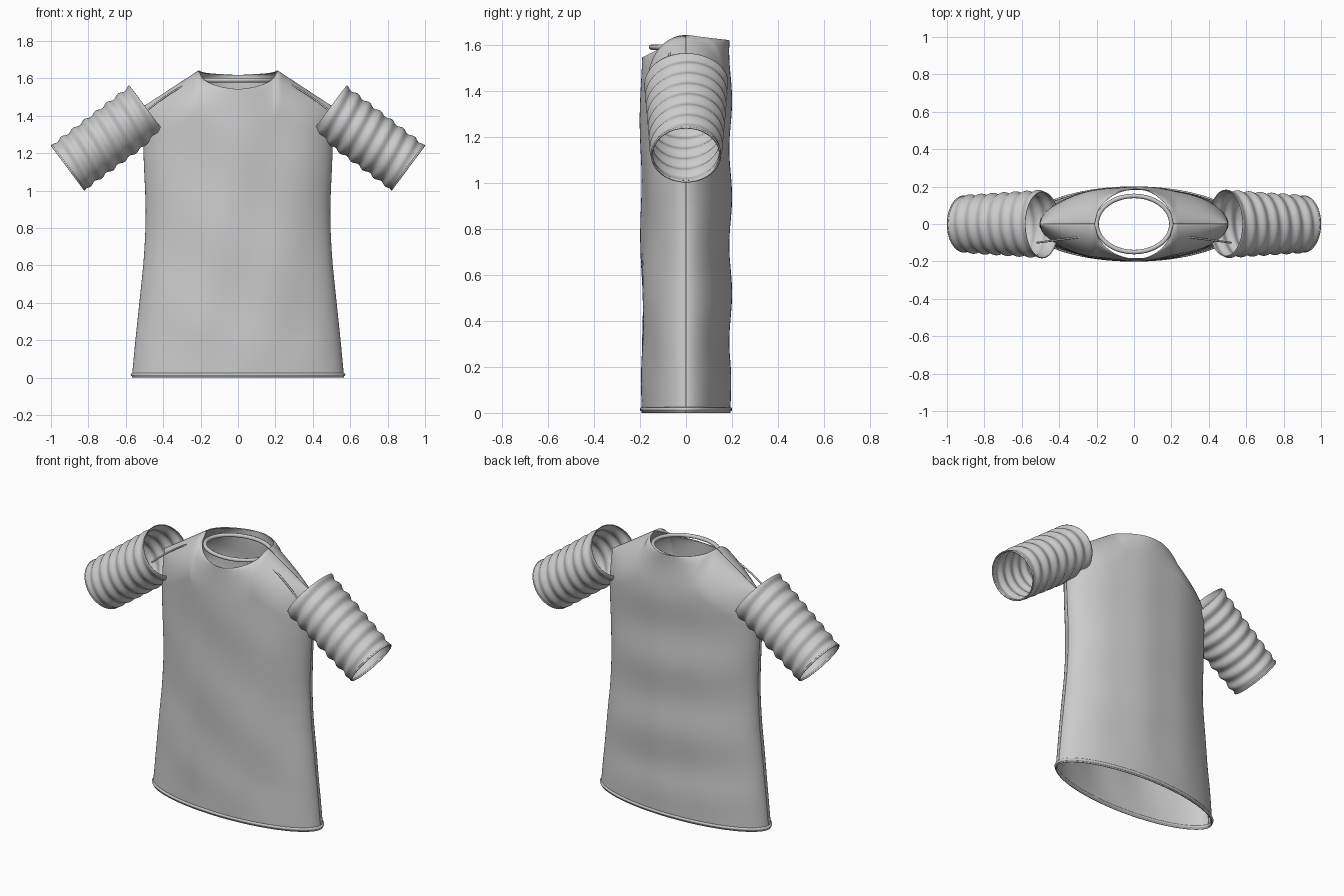
import bpy, math
from math import sin, cos, pi, sqrt
from mathutils import Vector

if "Cube" in bpy.data.objects:
    bpy.data.objects.remove(bpy.data.objects["Cube"])

NECK = 0.42   # neck corner as a fraction of the half width


def lerp_table(table, v):
    # smooth interpolation through (height, value) pairs
    for (a, p), (b, q) in zip(table, table[1:]):
        if v <= b:
            return p + (q - p) * (v - a) / (b - a)
    return table[-1][1]


WIDTH = [(0, .565), (.2, .546), (.4, .525), (.6, .504), (.7, .497), (.8, .492),
         (.9, .491), (1.0, .494), (1.1, .499), (1.2, .503), (1.3, .503), (1.5, .5)]


def grid(name, rows, closed=False):
    n = len(rows[0])
    verts = [p for r in rows for p in r]
    faces = []
    for i in range(len(rows) - 1):
        for j in range(n if closed else n - 1):
            k = (j + 1) % n
            faces.append((i * n + j, i * n + k, (i + 1) * n + k, (i + 1) * n + j))
    me = bpy.data.meshes.new(name)
    me.from_pydata(verts, [], faces)
    me.update()
    ob = bpy.data.objects.new(name, me)
    bpy.context.collection.objects.link(ob)
    for p in me.polygons:
        p.use_smooth = True
    return ob


def tube(name, pts, r, cyclic=True):
    cu = bpy.data.curves.new(name, 'CURVE')
    cu.dimensions = '3D'
    cu.bevel_depth = r
    cu.bevel_resolution = 2
    cu.use_fill_caps = not cyclic
    sp = cu.splines.new('POLY')
    sp.points.add(len(pts) - 1)
    for q, p in zip(sp.points, pts):
        q.co = (*p, 1)
    sp.use_cyclic_u = cyclic
    sp.use_smooth = True
    ob = bpy.data.objects.new(name, cu)
    bpy.context.collection.objects.link(ob)
    return ob


def lens(u):
    return max(0, 1 - u * u) ** 0.53


# front and back body panels
a = math.asin(NECK)
angles = ([-pi/2 + (pi/2 - a) * i / 22 for i in range(22)] +
          [-a + 2 * a * i / 28 for i in range(28)] +
          [a + (pi/2 - a) * i / 22 for i in range(23)])


def panel(name, side):
    rows = []
    for i in range(81):
        t = sin(pi / 2 * i / 80)
        row = []
        for ang in angles:
            u = sin(ang)
            k = sqrt(max(0, 1 - (u / NECK) ** 2))
            if abs(u) <= NECK:
                top = 1.64 - (0.097 if side < 0 else 0.022) * k
            else:
                top = 1.64 - 0.19 * (abs(u) - NECK) / (1 - NECK)
            z = t * top
            g = min(1, (top - z) / 0.22)
            f = k + (1 - k) * sqrt(max(0, 1 - (1 - g) ** 2))
            x = u * lerp_table(WIDTH, z)
            if side < 0:   # diagonal drape folds
                fold = .004 * sin(11 * z + 7 * x) + .004 * sin(17 * x - 4 * z)
            else:          # horizontal drape folds
                fold = .006 * sin(15 * z + 1.5 * x) + .002 * sin(20 * x)
            y = side * (0.191 + fold * min(1, z * 4)) * lens(u) * f
            row.append((x, y, z))
        rows.append(row)
    ob = grid(name, rows)
    m = ob.modifiers.new("cloth", 'SOLIDIFY')
    m.thickness = 0.005
    m.offset = 0
    return ob


panel("front_panel", -1)
panel("back_panel", 1)

# bottom hem and neckband
N = 96
hem = []
for i in range(N):
    th = 2 * pi * i / N
    u = cos(th)
    hem.append((.565 * u, math.copysign(.192 * lens(u), sin(th)), .016))
tube("bottom_hem", hem, .009)
tube("neckband", [(.2 * cos(2*pi*i/64), .15 * sin(2*pi*i/64), 1.59) for i in range(64)], .012)

# sleeves, cuffs and shoulder seams
for s, label in ((1, "left"), (-1, "right")):
    c0, c1 = Vector((.487 * s, 0, 1.436)), Vector((.912 * s, 0, 1.12))
    axis = (c1 - c0).normalized()
    up = Vector((-axis.z * s, 0, axis.x * s))

    def ring(t, ripple=True):
        c = c0.lerp(c1, t)
        pts = []
        for j in range(56):
            th = 2 * pi * j / 56
            d = .006 * sin(2 * pi * 7 * t + 1.5 * cos(th) + s * sin(th)) if ripple else 0
            d *= min(1, (1 - t) * 12)
            ry, rz = .176 - .028 * t + d, .151 - .005 * t + d
            pts.append(tuple(c + up * rz * cos(th) + Vector((0, ry * sin(th), 0))))
        return pts

    sl = grid(label + "_sleeve", [ring(i / 84) for i in range(85)], True)
    m = sl.modifiers.new("cloth", 'SOLIDIFY')
    m.thickness = 0.004
    m.offset = 0
    tube(label + "_cuff", ring(.99, False), .005)
    seam = []
    for i in range(17):
        t = i / 16
        seam.append((s * (.29 + .23 * t), -.07 - .03 * t, 1.562 - .12 * t - .045 * t * t))
    tube(label + "_shoulder_seam", seam, .005, False)
